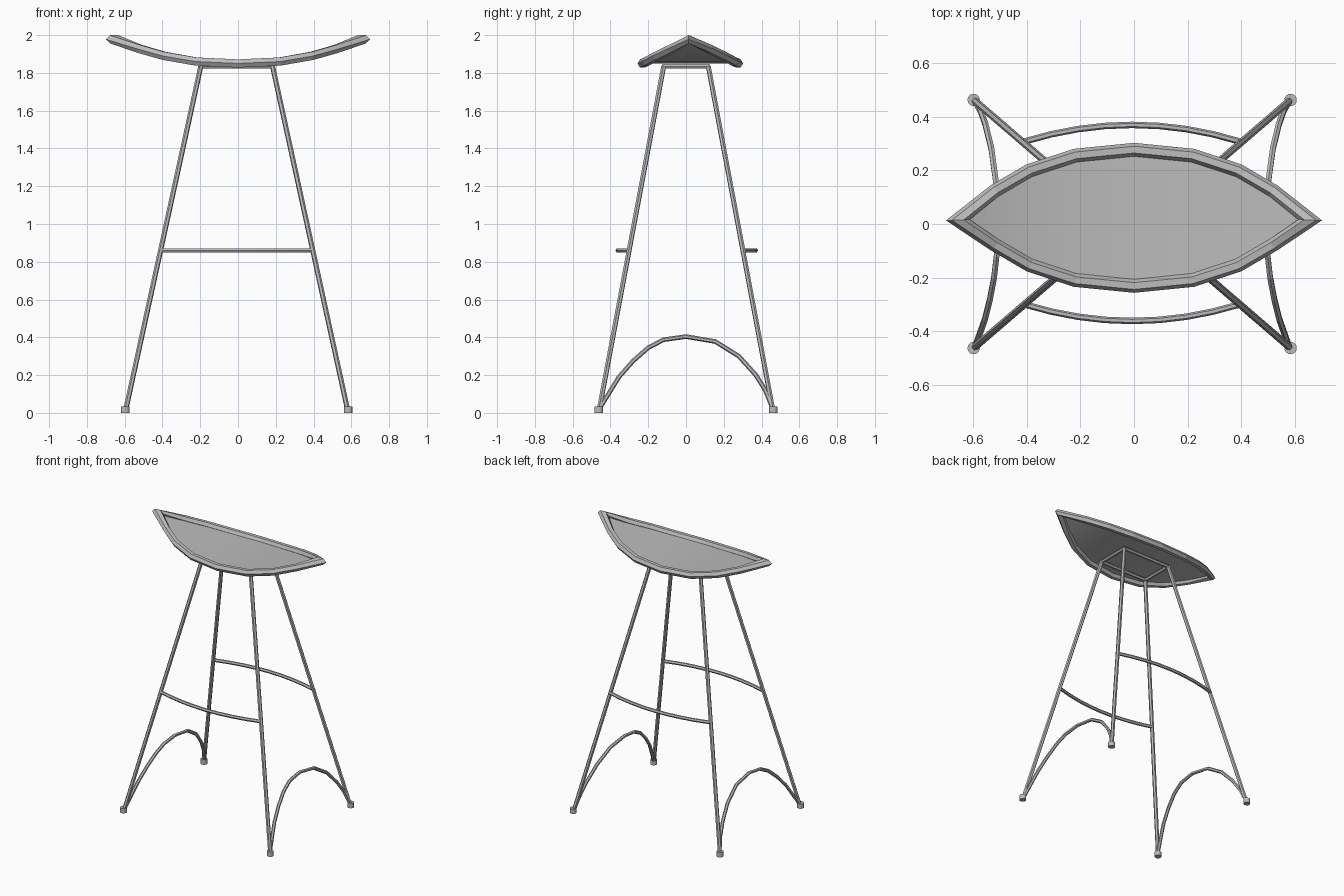
import bpy, bmesh, math
from mathutils import Vector

if "Cube" in bpy.data.objects:
    bpy.data.objects.remove(bpy.data.objects["Cube"])

metal = bpy.data.materials.new("grey_metal")
metal.use_nodes = True
GREY = (0.5, 0.5, 0.5, 1)
metal.diffuse_color = GREY
metal.node_tree.nodes["Principled BSDF"].inputs["Base Color"].default_value = GREY

FRAME_X = -0.007   # the frame sits slightly off the seat centre


def finish(name, bm):
    bmesh.ops.recalc_face_normals(bm, faces=bm.faces)
    mesh = bpy.data.meshes.new(name)
    bm.to_mesh(mesh)
    bm.free()
    mesh.materials.append(metal)
    obj = bpy.data.objects.new(name, mesh)
    bpy.context.collection.objects.link(obj)
    return obj


def tube(name, points, radius, ref=(0, 0, 1), closed=False, sides=6):
    """Sweep a polygon along a path with mitred corners."""
    pts = [Vector(p) for p in points]
    n = len(pts)
    bm = bmesh.new()
    rings = []
    for i, p in enumerate(pts):
        out = pts[(i + 1) % n] - p
        back = p - pts[i - 1]
        if not closed and i == 0:
            back = out
        if not closed and i == n - 1:
            out = back
        out, back = out.normalized(), back.normalized()
        t = (out + back).normalized()
        s = t.cross(Vector(ref)).normalized()
        u = s.cross(t)
        mitre = radius / t.dot(out)
        angles = [math.tau * k / sides for k in range(sides)]
        rings.append([bm.verts.new(p + s * mitre * math.cos(a) + u * radius * math.sin(a))
                      for a in angles])
    for i in range(n if closed else n - 1):
        a, b = rings[i], rings[(i + 1) % n]
        for k in range(sides):
            j = (k + 1) % sides
            bm.faces.new((a[k], a[j], b[j], b[k]))
    if not closed:
        bm.faces.new(rings[0])
        bm.faces.new(rings[-1])
    return finish(name, bm)


# Seat outline: x, half width, height; mirrored in x and y
half = [(0, 0.254, 1.85), (0.22, 0.232, 1.86), (0.39, 0.176, 1.89), (0.52, 0.1, 1.927)]
stations = [(-x, w, z) for x, w, z in half[:0:-1]] + half
SEAT_Y = 0.023
back_edge = [(x, SEAT_Y + w, z) for x, w, z in stations]
front_edge = [(x, SEAT_Y - w, z) for x, w, z in stations]
tips = [(side * 0.656, 0.015, 1.978) for side in (-1, 1)]

# Seat rim
tube("seat_rim", [tips[0]] + back_edge + [tips[1]] + front_edge[::-1], 0.025, closed=True)

# Seat panel
bm = bmesh.new()
b = [bm.verts.new(p) for p in back_edge]
f = [bm.verts.new(p) for p in front_edge]
t0, t1 = [bm.verts.new(p) for p in tips]
for i in range(len(b) - 1):
    bm.faces.new((f[i], f[i + 1], b[i + 1], b[i]))
bm.faces.new((t0, f[0], b[0]))
bm.faces.new((f[-1], t1, b[-1]))
panel = finish("seat_panel", bm)
for face in panel.data.polygons:
    face.use_smooth = True

# Legs and feet
TOP_X, TOP_Y, TOP_Z = 0.19, 0.118, 1.835
FOOT_X, FOOT_Y = 0.59, 0.462
for sx, xn in ((1, "left"), (-1, "right")):
    for sy, yn in ((-1, "front"), (1, "back")):
        foot = (FRAME_X + sx * FOOT_X, sy * FOOT_Y)
        top = (FRAME_X + sx * TOP_X, sy * TOP_Y, TOP_Z)
        tube(f"{yn}_{xn}_leg", [(*foot, 0.003), top], 0.0135)
        tube(f"{yn}_{xn}_foot", [(*foot, 0), (*foot, 0.034)], 0.023, ref=(1, 0, 0), sides=16)

# Rectangular frame under the seat
tube("seat_support", [(FRAME_X + sx * TOP_X, sy * TOP_Y, TOP_Z)
                      for sx, sy in ((1, 1), (-1, 1), (-1, -1), (1, -1))], 0.0125, closed=True)

# Bowed footrests
for sy, yn in ((-1, "front"), (1, "back")):
    path = []
    for i in range(9):
        k = i / 4 - 1
        path.append((FRAME_X + 0.402 * k, 0.004 + sy * (0.303 + 0.062 * (1 - k * k)), 0.86))
    tube(f"{yn}_footrest", path, 0.012)

# Arched side braces, lying in the plane of each pair of legs
arch = [(-0.46, 0.02), (-0.355, 0.19), (-0.28, 0.275), (-0.2, 0.345), (-0.12, 0.387),
        (0, 0.404), (0.155, 0.378), (0.28, 0.3), (0.37, 0.2), (0.42, 0.12), (0.46, 0.02)]
for sx, xn in ((1, "left"), (-1, "right")):
    tube(f"{xn}_arch", [(FRAME_X + sx * (FOOT_X - 0.22 * z), y, z) for y, z in arch],
         0.012, ref=(1, 0, 0))
